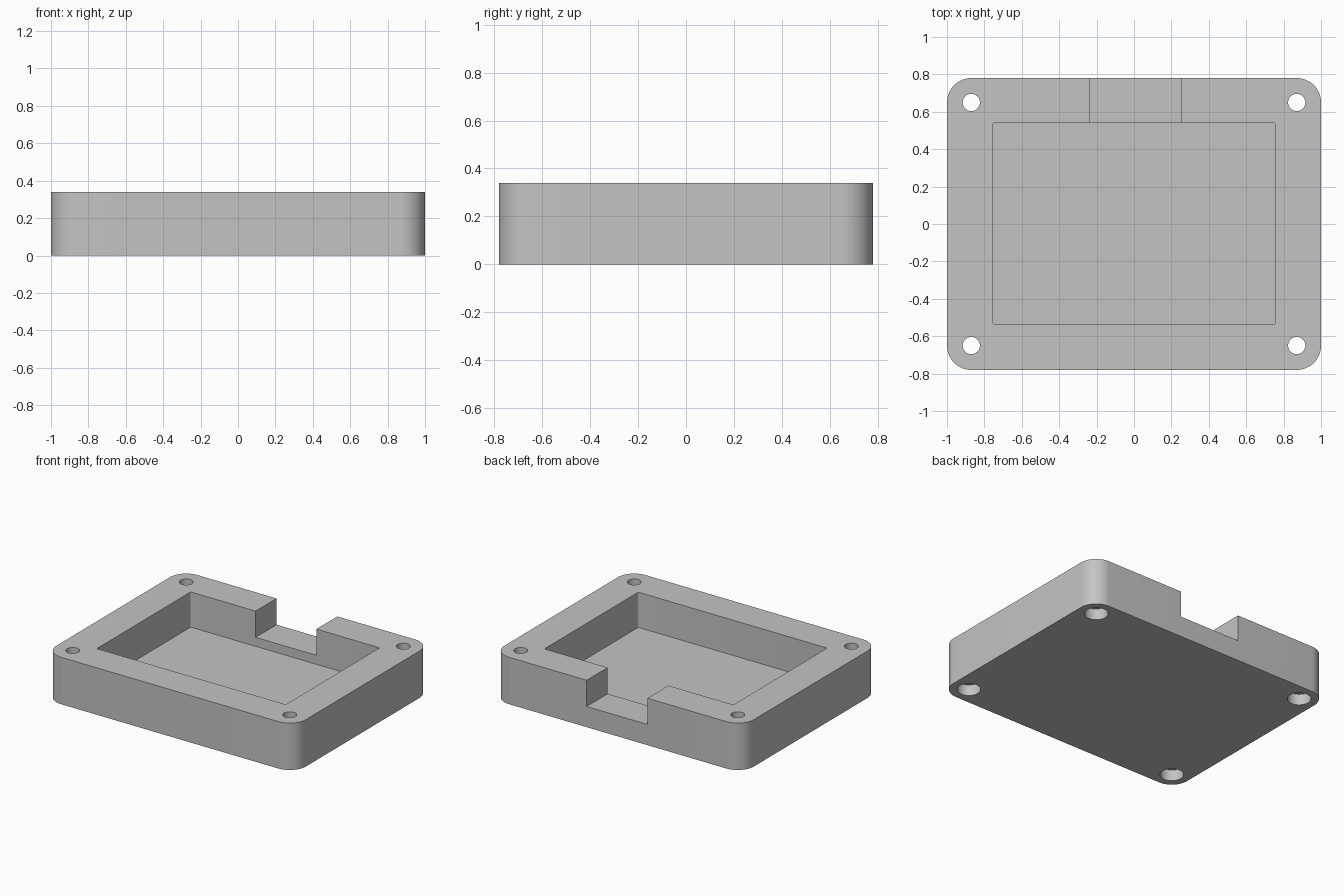
import bpy, bmesh, math

cube = bpy.data.objects.get("Cube")
if cube:
    bpy.data.objects.remove(cube, do_unlink=True)

HEIGHT = 0.34
HOLE_X, HOLE_Y = 0.87, 0.65

grey = bpy.data.materials.new("plain_grey")
grey.use_nodes = True
colour = (0.55, 0.55, 0.55, 1)
grey.diffuse_color = colour
grey.node_tree.nodes["Principled BSDF"].inputs["Base Color"].default_value = colour


def rounded_outline(x0, x1, y0, y1, radius, steps):
    """Counter-clockwise outline of a rectangle with round corners."""
    corners = [(x1, y1), (x0, y1), (x0, y0), (x1, y0)]
    inner = [(1, 1), (-1, 1), (-1, -1), (1, -1)]
    points = []
    for i, ((x, y), (sx, sy)) in enumerate(zip(corners, inner)):
        for k in range(steps + 1):
            a = math.pi / 2 * (i + k / steps)
            points.append((x - sx * radius + radius * math.cos(a),
                           y - sy * radius + radius * math.sin(a)))
    return points


def circle(cx, cy, radius, sides=48):
    return [(cx + radius * math.cos(2 * math.pi * k / sides),
             cy + radius * math.sin(2 * math.pi * k / sides)) for k in range(sides)]


def prism(name, outline, z0, z1):
    """Extrude an outline from z0 to z1."""
    bm = bmesh.new()
    base = bm.faces.new([bm.verts.new((x, y, z0)) for x, y in outline])
    top = bmesh.ops.extrude_face_region(bm, geom=[base])["geom"]
    bmesh.ops.translate(bm, vec=(0, 0, z1 - z0),
                        verts=[v for v in top if isinstance(v, bmesh.types.BMVert)])
    bmesh.ops.recalc_face_normals(bm, faces=bm.faces)
    mesh = bpy.data.meshes.new(name)
    bm.to_mesh(mesh)
    bm.free()
    mesh.materials.append(grey)
    obj = bpy.data.objects.new(name, mesh)
    bpy.context.collection.objects.link(obj)
    return obj


def cut(body, cutter):
    cutter.hide_render = True
    mod = body.modifiers.new("cut", "BOOLEAN")
    mod.operation = "DIFFERENCE"
    mod.solver = "EXACT"
    mod.object = cutter
    bpy.context.view_layer.objects.active = body
    bpy.ops.object.modifier_apply(modifier=mod.name)
    bpy.data.objects.remove(cutter, do_unlink=True)


# Tray body with round corners
tray = prism("enclosure_tray", rounded_outline(-1, 1, -0.78, 0.78, 0.13, 16), 0, HEIGHT)

# Main pocket, and the cable notch through the back wall
cut(tray, prism("pocket_cutter",
                rounded_outline(-0.757, 0.757, -0.535, 0.54, 0.01, 3), 0.085, 0.5))
cut(tray, prism("notch_cutter",
                [(-0.237, 0.4), (0.25, 0.4), (0.25, 0.9), (-0.237, 0.9)], 0.15, 0.5))

# Screw holes, each with a counterbore from below
for sx in (-1, 1):
    for sy in (-1, 1):
        x, y = sx * HOLE_X, sy * HOLE_Y
        cut(tray, prism("screw_hole_cutter", circle(x, y, 0.046), -0.1, 0.5))
        cut(tray, prism("counterbore_cutter", circle(x, y, 0.078), -0.1, 0.08))

# Smooth the round walls, keep the corners crisp
bpy.ops.object.select_all(action="DESELECT")
tray.select_set(True)
bpy.context.view_layer.objects.active = tray
bpy.ops.object.shade_smooth_by_angle(angle=math.radians(35))
